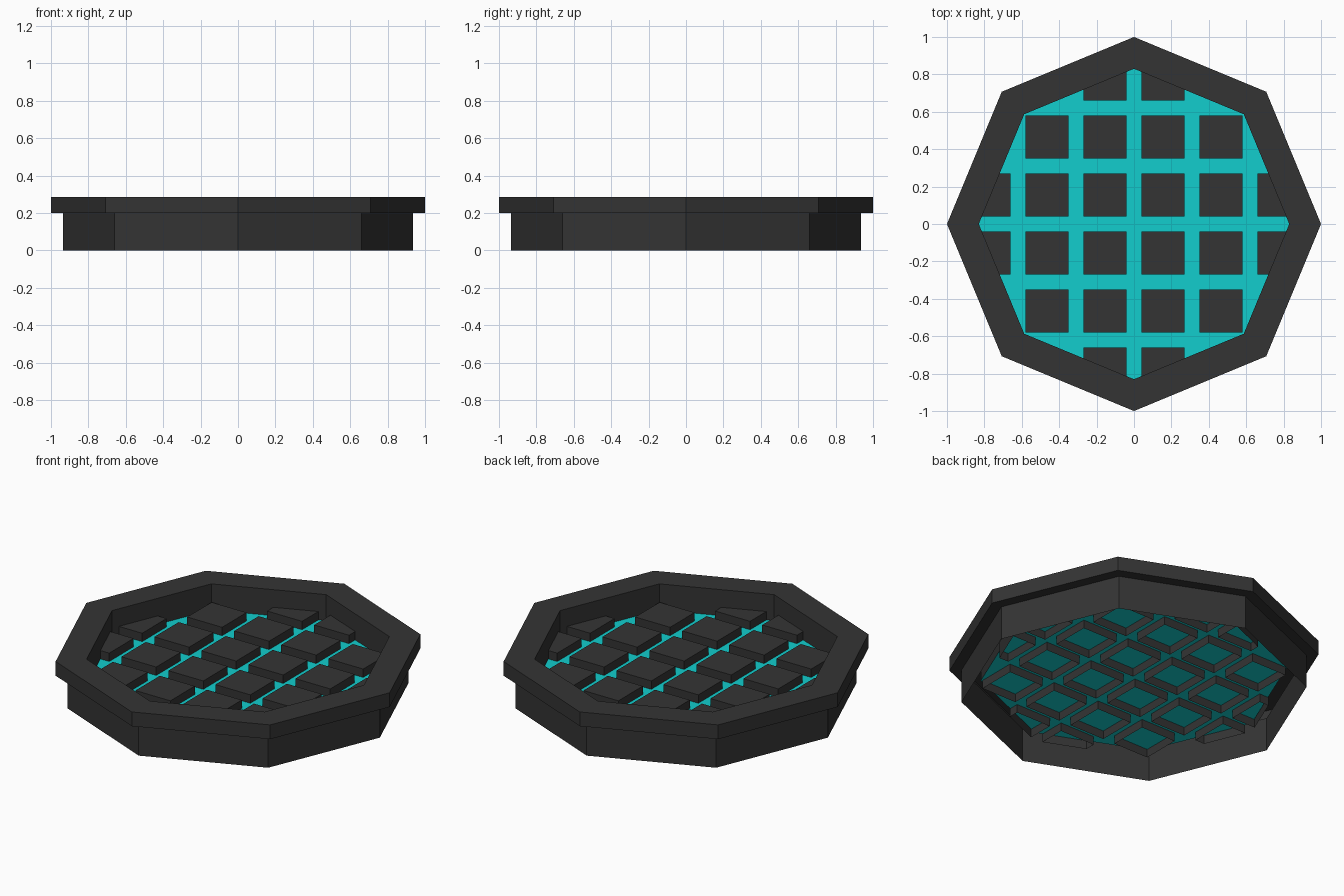
import bpy, bmesh, math
from mathutils import Vector

if "Cube" in bpy.data.objects:
    bpy.data.objects.remove(bpy.data.objects["Cube"])


def material(name, rgb):
    m = bpy.data.materials.new(name)
    m.diffuse_color = (*rgb, 1)
    m.use_nodes = True
    m.node_tree.nodes["Principled BSDF"].inputs["Base Color"].default_value = m.diffuse_color
    return m


dark = material("charcoal", (0.034, 0.034, 0.034))
teal = material("teal", (0.006, 0.61, 0.61))


def finish(name, bm, mat):
    me = bpy.data.meshes.new(name)
    bm.to_mesh(me)
    bm.free()
    me.materials.append(mat)
    ob = bpy.data.objects.new(name, me)
    bpy.context.collection.objects.link(ob)
    return ob


def octagon(r, z):
    return [(r * math.cos(i * math.pi / 4), r * math.sin(i * math.pi / 4), z) for i in range(8)]


# Octagonal rim: open-bottomed body, overhanging flange, inner wall down to the floor
FLOOR = 0.13
profile = [(0.935, 0), (0.935, 0.2), (1, 0.2), (1, 0.285), (0.83, 0.285), (0.83, FLOOR)]
bm = bmesh.new()
rings = [[bm.verts.new(p) for p in octagon(r, z)] for r, z in profile]
for a, b in zip(rings, rings[1:]):
    for i in range(8):
        j = (i + 1) % 8
        bm.faces.new((a[i], a[j], b[j], b[i]))
finish("octagonal_rim", bm, dark)

# Glowing floor sheet
bm = bmesh.new()
bm.faces.new([bm.verts.new(p) for p in octagon(0.83, FLOOR)])
finish("teal_floor", bm, teal)


def clip(poly, n, d):
    """Keep the part of a flat outline on the inner side of a line."""
    out = []
    for p, q in zip(poly, poly[1:] + poly[:1]):
        dp, dq = p.dot(n) - d, q.dot(n) - d
        if dp <= 0:
            out.append(p)
        if dp * dq < 0:
            out.append(p.lerp(q, dp / (dp - dq)))
    return out


# Square grate tiles, hollow underneath, trimmed to the rim
HALF, TOP, BOTTOM = 0.115, 0.18, 0.08
apothem = 0.833 * math.cos(math.pi / 8)
centres = [-0.775, -0.465, -0.155, 0.155, 0.465, 0.775]
bm = bmesh.new()
for cx in centres:
    for cy in centres:
        if abs(cx) + abs(cy) > 1:
            continue
        poly = [Vector((cx + sx * HALF, cy + sy * HALF))
                for sx, sy in ((-1, -1), (1, -1), (1, 1), (-1, 1))]
        for k in range(8):
            a = math.pi / 8 + k * math.pi / 4
            poly = clip(poly, Vector((math.cos(a), math.sin(a))), apothem)
        low = [bm.verts.new((p.x, p.y, BOTTOM)) for p in poly]
        top = [bm.verts.new((p.x, p.y, TOP)) for p in poly]
        bm.faces.new(top)
        for i in range(len(poly)):
            j = (i + 1) % len(poly)
            bm.faces.new((low[i], low[j], top[j], top[i]))
finish("grate_tiles", bm, dark)
